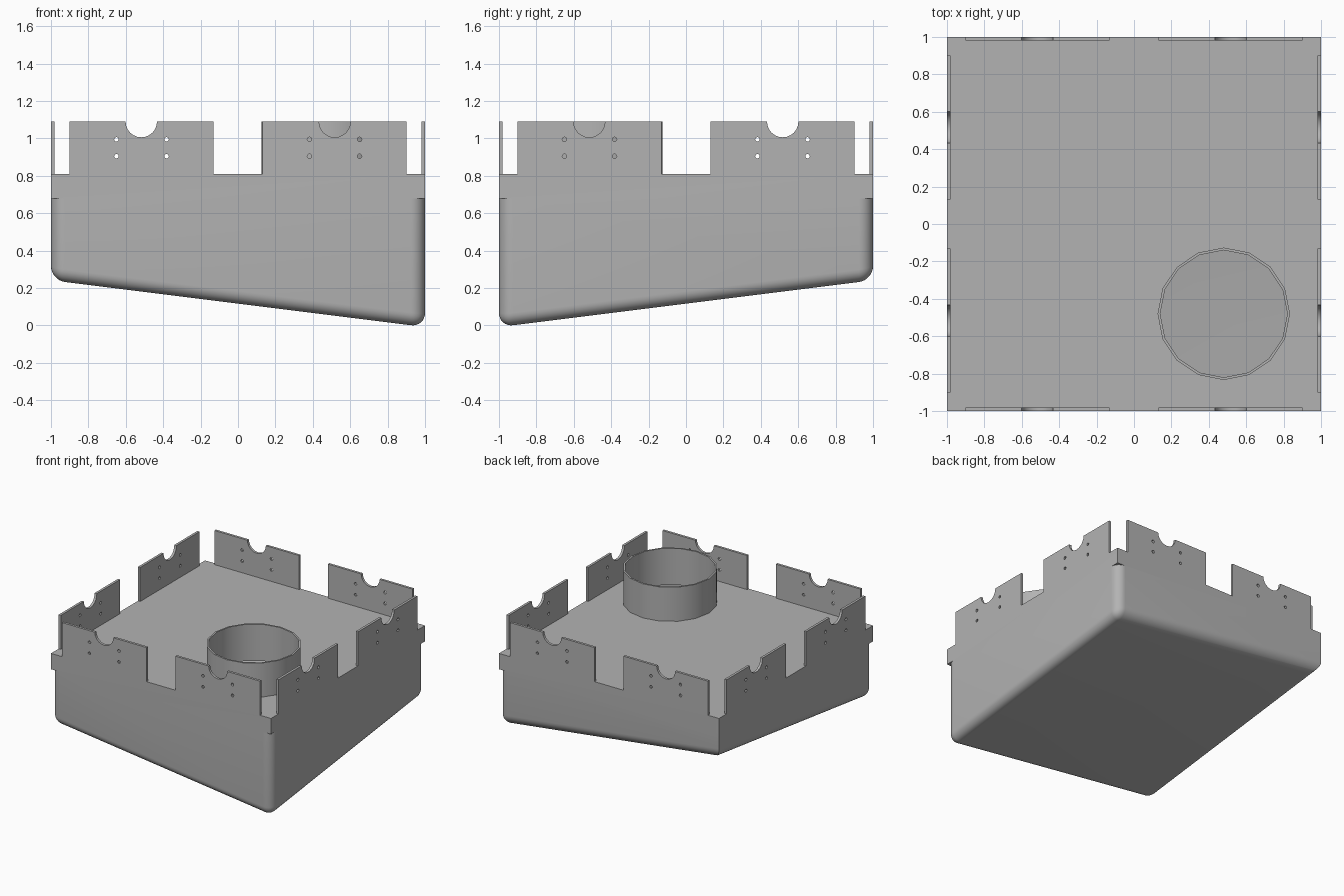
import bpy, bmesh
from math import pi, radians
from mathutils import Matrix, Vector

cube = bpy.data.objects.get("Cube")
if cube:
    bpy.data.objects.remove(cube)

GREY = (0.45, 0.45, 0.45, 1)
grey = bpy.data.materials.new("plain grey")
grey.use_nodes = True
grey.diffuse_color = GREY
grey.node_tree.nodes["Principled BSDF"].inputs["Base Color"].default_value = GREY

WALL = 0.02      # sheet thickness
LIP = 0.68       # underside of the square rim
DECK = 0.81      # deck surface
TOP = 1.09       # top of tabs and tube
SLOPE = 0.125    # fall of the underside along x and y
TUBE = Vector((0.48, -0.48, 0))


def make(name, bm):
    bmesh.ops.recalc_face_normals(bm, faces=bm.faces)
    mesh = bpy.data.meshes.new(name)
    bm.to_mesh(mesh)
    bm.free()
    mesh.materials.append(grey)
    obj = bpy.data.objects.new(name, mesh)
    bpy.context.collection.objects.link(obj)
    return obj


def add_box(bm, low, high):
    low, high = Vector(low), Vector(high)
    size = Matrix.Diagonal((*(high - low), 1))
    return bmesh.ops.create_cube(bm, size=1, matrix=Matrix.Translation((low + high) / 2) @ size)["verts"]


def add_cylinder(bm, centre, radius, depth, sides, turn=Matrix()):
    bmesh.ops.create_cone(bm, cap_ends=True, segments=sides, radius1=radius, radius2=radius,
                          depth=depth, matrix=Matrix.Translation(centre) @ turn)


def combine(target, helper, operation):
    mod = target.modifiers.new(operation.lower(), "BOOLEAN")
    mod.operation, mod.object, mod.solver = operation, helper, "EXACT"
    bpy.context.view_layer.objects.active = target
    bpy.ops.object.modifier_apply(modifier=mod.name)
    bpy.data.objects.remove(helper)


def smooth(obj):
    bpy.ops.object.select_all(action="DESELECT")
    obj.select_set(True)
    bpy.context.view_layer.objects.active = obj
    bpy.ops.object.shade_smooth_by_angle(angle=radians(30))


def sloped_tub(name, half, lift, top, radius):
    """Box with a slanted underside; all lower corners rounded, one upright left sharp."""
    bm = bmesh.new()
    for v in add_box(bm, (-half, -half, 0), (half, half, top)):
        if v.co.z < top / 2:
            v.co.z = lift + SLOPE * (2 - v.co.x + v.co.y)
    rounded = []
    for e in bm.edges:
        a, b = (v.co for v in e.verts)
        upright = (a - b).xy.length < 0.01
        sharp = upright and a.x < 0 < a.y
        if not sharp and min(a.z, b.z) < 0.6:
            rounded.append(e)
    bmesh.ops.bevel(bm, geom=rounded, offset=radius, segments=8, profile=0.5, affect="EDGES")
    return make(name, bm)


# Body: rounded tub with a square rim, hollow inside, round opening in the deck
body = sloped_tub("body", 1, -0.017, LIP, 0.075)
bm = bmesh.new()
add_box(bm, (-1, -1, LIP), (1, 1, DECK))
combine(body, make("rim", bm), "UNION")
combine(body, sloped_tub("cavity", 1 - WALL, WALL - 0.017, DECK - WALL, 0.055), "DIFFERENCE")
bm = bmesh.new()
add_cylinder(bm, TUBE + Vector((0, 0, DECK)), 0.34, 0.1, 16)
combine(body, make("opening", bm), "DIFFERENCE")
smooth(body)

# Tube standing on the deck around the opening
bm = bmesh.new()
ring = [bm.verts.new(TUBE + Vector((r, 0, z)))
        for r, z in ((0.34, DECK), (0.354, DECK), (0.354, TOP), (0.34, TOP))]
edges = [bm.edges.new((ring[i], ring[i - 1])) for i in range(4)]
bmesh.ops.spin(bm, geom=ring + edges, cent=TUBE, axis=(0, 0, 1), angle=2 * pi, steps=16)
bmesh.ops.remove_doubles(bm, verts=bm.verts, dist=0.0005)
smooth(make("tube", bm))


# Tabs: two per side, each with a half-round notch and four small holes
def make_tab(name, side, angle):
    bm = bmesh.new()
    ends = sorted((side * 0.13, side * 0.9))
    add_box(bm, (ends[0], -1, DECK), (ends[1], -1 + WALL, TOP))
    tab = make(name, bm)
    turn = Matrix.Rotation(pi / 2, 4, "X")
    bm = bmesh.new()
    add_cylinder(bm, (side * 0.517, -1, TOP), 0.084, 0.2, 24, turn)
    for x in (0.382, 0.65):
        for z in (0.905, 0.995):
            add_cylinder(bm, (side * x, -1, z), 0.012, 0.2, 12, turn)
    combine(tab, make("punch", bm), "DIFFERENCE")
    tab.data.transform(Matrix.Rotation(angle, 4, "Z"))
    smooth(tab)


for i, wall in enumerate(("front", "right_side", "back", "left_side")):
    for side, label in ((-1, "a"), (1, "b")):
        make_tab(f"{wall}_tab_{label}", side, i * pi / 2)
